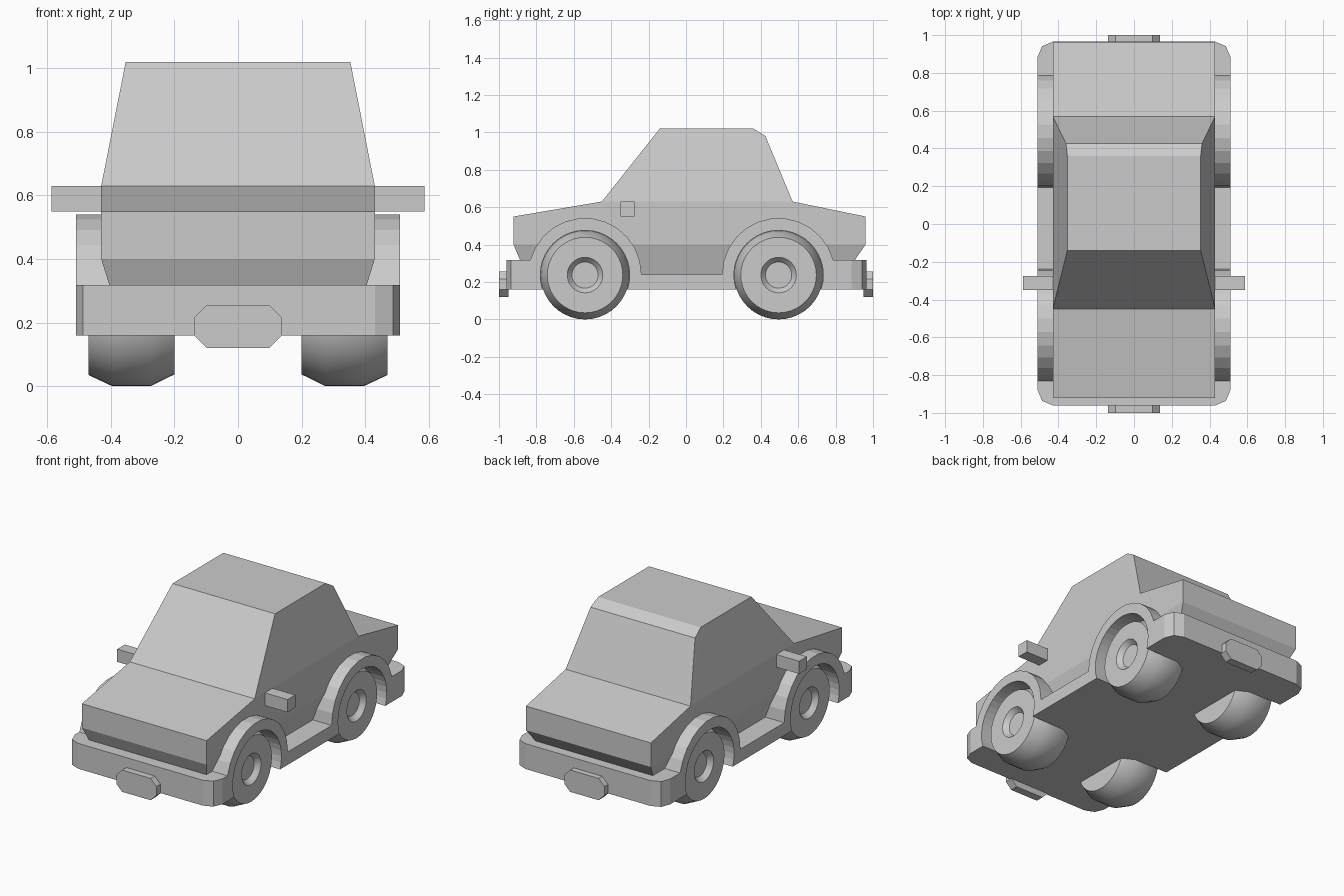
import bpy
import bmesh
from math import sin, cos, pi, radians
from mathutils import Matrix

default = bpy.data.objects.get("Cube")
if default:
    bpy.data.objects.remove(default, do_unlink=True)

GREY = (0.6, 0.6, 0.6, 1)
paint = bpy.data.materials.new("plain_grey")
paint.use_nodes = True
paint.diffuse_color = GREY
paint.node_tree.nodes["Principled BSDF"].inputs["Base Color"].default_value = GREY

AXLES = {"front": -0.54, "rear": 0.495}
SIDES = {"left": 1, "right": -1}
HUB_Z = 0.237


def finish(name, bm):
    bmesh.ops.recalc_face_normals(bm, faces=bm.faces)
    mesh = bpy.data.meshes.new(name)
    bm.to_mesh(mesh)
    bm.free()
    mesh.materials.append(paint)
    obj = bpy.data.objects.new(name, mesh)
    bpy.context.collection.objects.link(obj)
    return obj


def hull(name, points):
    """Convex solid mirrored across x, from (half width, y, z) points."""
    bm = bmesh.new()
    for x, y, z in points:
        for side in (-1, 1):
            bm.verts.new((side * x, y, z))
    bmesh.ops.convex_hull(bm, input=bm.verts)
    bmesh.ops.dissolve_limit(bm, angle_limit=radians(1), verts=bm.verts, edges=bm.edges)
    return finish(name, bm)


def prism(points, direction):
    """Extrude a closed outline along a direction."""
    bm = bmesh.new()
    face = bm.faces.new([bm.verts.new(p) for p in points])
    new = bmesh.ops.extrude_face_region(bm, geom=[face])["geom"]
    moved = [v for v in new if isinstance(v, bmesh.types.BMVert)]
    bmesh.ops.translate(bm, verts=moved, vec=direction)
    return bm


def box(name, low, high):
    bm = prism([(low[0], low[1], low[2]), (high[0], low[1], low[2]),
                (high[0], high[1], low[2]), (low[0], high[1], low[2])],
               (0, 0, high[2] - low[2]))
    return finish(name, bm)


# Lower body with a tucked-in skirt, and the tapered cabin
body = hull("body", [(0.38, -0.855, 0.24), (0.38, 0.85, 0.24),
                     (0.43, -0.922, 0.4), (0.43, 0.96, 0.4),
                     (0.43, -0.922, 0.55), (0.43, 0.96, 0.55),
                     (0.43, -0.45, 0.63), (0.43, 0.57, 0.63)])
hull("cabin", [(0.43, -0.45, 0.63), (0.43, 0.57, 0.63),
               (0.353, -0.14, 1.02), (0.353, 0.36, 1.02), (0.36, 0.425, 0.98)])

# Chassis outline: bumpers, sill and wheel arches in one side profile
ARCH, SILL, BUMPER = 0.302, 0.24, 0.318
BACK, FRONT = 0.965, -0.96


def arch(y, start, end, steps=12):
    return [(y + ARCH * cos(a), SILL + ARCH * sin(a))
            for a in (start + (end - start) * i / steps for i in range(steps + 1))]


lift = 0.262  # angle at which the arch meets the bumper top
outline = [(FRONT, 0.16), (BACK, 0.16), (BACK, BUMPER)]
outline += arch(AXLES["rear"], lift, pi) + arch(AXLES["front"], 0, pi - lift)
outline += [(FRONT, BUMPER)]
bm = prism([(-0.51, y, z) for y, z in outline], (1.02, 0, 0))
corners = [e for e in bm.edges
           if all(v.co.y in (e.verts[0].co.y,) and (v.co.y > 0.94 or v.co.y < -0.94)
                  for v in e.verts) and abs(e.verts[0].co.z - e.verts[1].co.z) > 0.1]
bmesh.ops.bevel(bm, geom=corners, offset=0.08, segments=2, profile=0.5, affect='EDGES')
chassis = finish("chassis", bm)


# Wheel openings
cutters = []
for y in AXLES.values():
    for side in SIDES.values():
        bm = bmesh.new()
        place = Matrix.Translation((side * 0.495, y, HUB_Z)) @ Matrix.Rotation(pi / 2, 4, 'Y')
        bmesh.ops.create_cone(bm, cap_ends=True, segments=40, radius1=0.239,
                              radius2=0.239, depth=0.2, matrix=place)
        cutter = finish("wheel_opening_cutter", bm)
        cutter.hide_render = True
        cutters.append(cutter)

for part in (body, chassis):
    for cutter in cutters:
        cut = part.modifiers.new("wheel_opening", 'BOOLEAN')
        cut.operation = 'DIFFERENCE'
        cut.solver = 'EXACT'
        cut.object = cutter
bpy.context.view_layer.update()
graph = bpy.context.evaluated_depsgraph_get()
for part in (body, chassis):
    result = bpy.data.meshes.new_from_object(part.evaluated_get(graph))
    part.modifiers.clear()
    part.data = result
for cutter in cutters:
    bpy.data.objects.remove(cutter, do_unlink=True)

# Wheels: lathed tyre with chamfered shoulders and a recessed hub
TYRE = [(0.2, 0), (0.2, 0.2), (0.275, HUB_Z), (0.395, HUB_Z), (0.47, 0.202),
        (0.47, 0.095), (0.44, 0.07), (0.44, 0)]
wheels = []
for end, y in AXLES.items():
    for label, side in SIDES.items():
        bm = bmesh.new()
        ring = [bm.verts.new((side * x, y, HUB_Z + r)) for x, r in TYRE]
        edges = [bm.edges.new(pair) for pair in zip(ring, ring[1:])]
        bmesh.ops.spin(bm, geom=ring + edges, cent=(0, y, HUB_Z), axis=(1, 0, 0),
                       angle=2 * pi, steps=40)
        bmesh.ops.remove_doubles(bm, verts=bm.verts, dist=0.0005)
        wheels.append(finish(f"{end}_{label}_wheel", bm))

# Door mirrors
for label, side in SIDES.items():
    xs = sorted((side * 0.4, side * 0.587))
    box(f"{label}_mirror", (xs[0], -0.35, 0.55), (xs[1], -0.275, 0.629))

# Blank plates with clipped corners on both bumpers
w, low, high, clip = 0.138, 0.12, 0.256, 0.04
plate = [(-w, low + clip), (-w + clip, low), (w - clip, low), (w, low + clip),
         (w, high - clip), (w - clip, high), (-w + clip, high), (-w, high - clip)]
for end, y in (("front", -1), ("rear", 0.95)):
    finish(f"{end}_plate", prism([(x, y, z) for x, z in plate], (0, 0.05, 0)))

# Smooth tyres, crisp edges elsewhere
bpy.ops.object.select_all(action='DESELECT')
for wheel in wheels:
    wheel.select_set(True)
bpy.context.view_layer.objects.active = wheels[0]
bpy.ops.object.shade_smooth_by_angle(angle=radians(30))
